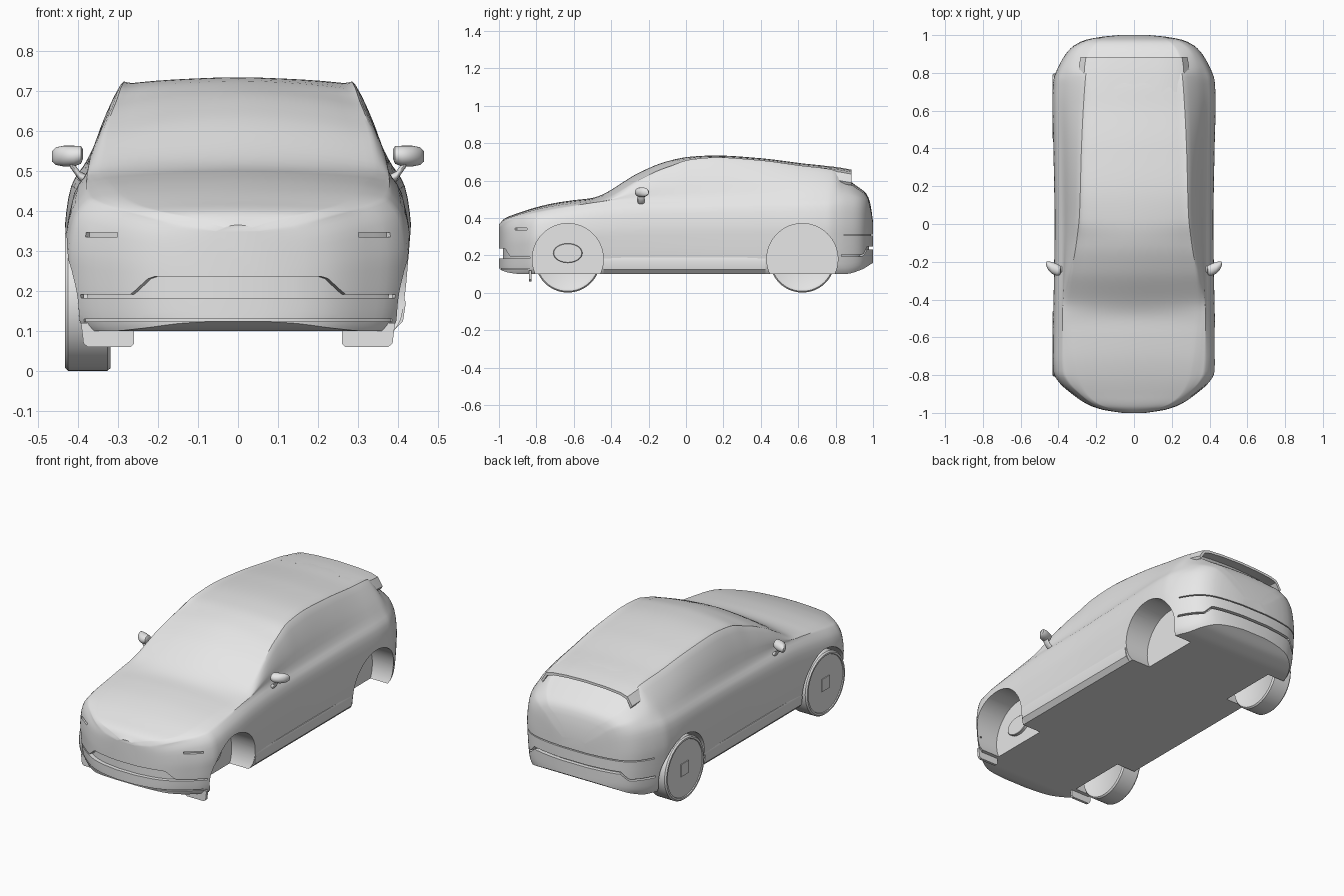
import bpy, bmesh, math
from mathutils import Vector

if "Cube" in bpy.data.objects:
    bpy.data.objects.remove(bpy.data.objects["Cube"])

grey = bpy.data.materials.new("light grey")
grey.diffuse_color = (0.8, 0.8, 0.8, 1)
grey.use_nodes = True
grey.node_tree.nodes["Principled BSDF"].inputs["Base Color"].default_value = grey.diffuse_color


def make(name, verts, faces, angle=28):
    me = bpy.data.meshes.new(name)
    me.from_pydata(verts, [], faces)
    bm = bmesh.new()
    bm.from_mesh(me)
    bmesh.ops.recalc_face_normals(bm, faces=bm.faces)
    bm.to_mesh(me)
    bm.free()
    ob = bpy.data.objects.new(name, me)
    bpy.context.collection.objects.link(ob)
    me.materials.append(grey)
    smooth(ob, angle)
    return ob


def smooth(ob, angle=28):
    bpy.ops.object.select_all(action='DESELECT')
    ob.select_set(True)
    bpy.context.view_layer.objects.active = ob
    bpy.ops.object.shade_smooth_by_angle(angle=math.radians(angle))


def loft(name, rings, angle=28):
    """Skin closed rings of equal length and cap both ends."""
    n = len(rings[0])
    verts = [p for r in rings for p in r]
    faces = [(k * n + i, k * n + (i + 1) % n, (k + 1) * n + (i + 1) % n, (k + 1) * n + i)
             for k in range(len(rings) - 1) for i in range(n)]
    faces += [tuple(range(n)), tuple(range(len(verts) - n, len(verts)))]
    return make(name, verts, faces, angle)


def curve(*k):
    """Smooth curve without overshoot through (y, value) pairs."""
    ys, vs = k[0::2], k[1::2]
    d = [(vs[i + 1] - vs[i]) / (ys[i + 1] - ys[i]) for i in range(len(ys) - 1)]
    m = [d[0]] + [2 * a * b / (a + b) if a * b > 0 else 0 for a, b in zip(d, d[1:])] + [d[-1]]

    def f(y):
        y = min(max(y, ys[0]), ys[-1])
        i = max(j for j in range(len(d)) if ys[j] <= y)
        h = ys[i + 1] - ys[i]
        t = (y - ys[i]) / h
        return ((2 * t**3 - 3 * t * t + 1) * vs[i] + (t**3 - 2 * t * t + t) * h * m[i]
                + (3 * t * t - 2 * t**3) * vs[i + 1] + (t**3 - t * t) * h * m[i + 1])
    return f


# Body curves along the length: width, bottom, top, shoulder, roof edge
width = curve(-1, .06, -.985, .16, -.955, .245, -.89, .34, -.84, .395, -.79, .424, -.7, .432, -.4, .425,
              0, .42, .4, .426, .65, .432, .76, .426, .81, .41, .87, .38, .93, .335, .97, .27, .99, .18, 1, .08)
bottom = curve(-1, .125, -.95, .108, -.88, .1, .85, .1, .93, .12, 1, .16)
top = curve(-1, .365, -.97, .397, -.9, .425, -.8, .457, -.7, .48, -.6, .495, -.5, .507, -.245, .645, -.11, .7,
            .02, .727, .155, .734, .39, .72, .61, .693, .8, .668, .83, .635, .9, .58, .965, .528, .985, .48, 1, .38)
shoulder = curve(-1, .345, -.95, .377, -.9, .395, -.8, .425, -.6, .46, -.45, .483, -.3, .497, 0, .505,
                 .5, .515, .8, .515, .9, .505, .965, .485, .985, .45, 1, .36)
edge = curve(-1, .04, -.955, .19, -.89, .265, -.8, .31, -.6, .34, -.45, .358, -.3, .345, -.1, .313,
             .05, .297, .4, .287, .7, .272, .88, .25, .97, .19, 1, .05)
crown = curve(-1, .008, -.8, .014, -.6, .02, -.5, .022, -.4, .04, -.3, .045, -.1, .04, .02, .024,
              .2, .019, .8, .02, .97, .012, 1, .008)


def section(y):
    w, zb, zr, zs, xr, c = (f(y) for f in (width, bottom, top, shoulder, edge, crown))
    ze, xs = zr - c, w * .89
    ze = max(ze, zs + .004)
    side = [(.91, 0), (.955, .08), (.98, .25), (.995, .45), (1, .64), (.965, .87)]
    pts = [(w * a, zb + (zs - zb) * b) for a, b in side]
    pts += [(xs, zs), ((xs + xr) / 2 + .008, (zs + ze) / 2), (xr, ze),
            (xr * .9, ze + c * .25), (xr * .55, ze + c * .7), (0, zr)]
    p = [Vector(q) for q in pts]
    half = [Vector((0, zb)), Vector((w * .5, zb)), p[0]]
    for i in range(1, len(p)):
        a, b, e = p[max(i - 2, 0)], p[i - 1], p[i]
        f = p[i + 1] if i + 1 < len(p) else Vector((-p[i - 1].x, p[i - 1].y))
        for t in (1 / 3, 2 / 3, 1):
            half.append(.5 * (2 * b + (e - a) * t + (2 * a - 5 * b + 4 * e - f) * t * t
                              + (3 * b - a - 3 * e + f) * t**3))
    return [(q.x, y, q.y) for q in half] + [(-q.x, y, q.y) for q in half[-2:0:-1]]


N = 96
stations = [.35 * (2 * i / N - 1) + .65 * math.sin(math.pi * (i / N - .5)) for i in range(N + 1)]
body = loft("body", [section(y) for y in stations])


def cut(cutter):
    mod = body.modifiers.new("cut", 'BOOLEAN')
    mod.operation, mod.solver, mod.object = 'DIFFERENCE', 'EXACT', cutter
    bpy.context.view_layer.objects.active = body
    bpy.ops.object.modifier_apply(modifier=mod.name)
    bpy.data.objects.remove(cutter)


def disc(x, y, z, ry, rz, n=64):
    return [(x, y + ry * math.cos(2 * math.pi * i / n), z + rz * math.sin(2 * math.pi * i / n)) for i in range(n)]


# Wheel wells
AXLES = (-.632, .622)
for y in AXLES:
    for s in (-1, 1):
        cut(loft("well_cutter", [disc(s * x, y, .18, .19, .19) for x in (.27, .6)]))


def groove(end, low, high, x0=0, x1=.4, depth=.022):
    """Cut a band that follows the bumper outline, symmetric about x = 0."""
    ys = [end * (.82 + .18 * i / 30) for i in range(31)]
    right = [(width(y), y) for y in ys if x0 <= width(y) <= x1]
    paths = [right, [(-x, y) for x, y in right]] if x0 else [right + [(-x, y) for x, y in right[::-1]]]
    for path in paths:
        rings = []
        for x, y in path:
            xi, yi, xo, yo = x * .96, y - end * depth, x * 1.1, y + end * .06
            a, b = low(abs(x)), high(abs(x))
            rings.append([(xi, yi, a), (xo, yo, a), (xo, yo, b), (xi, yi, b)])
        cut(loft("groove_cutter", rings))


def step(lo, hi, xa, xb):
    return lambda x: hi + (lo - hi) * min(max((x - xa) / (xb - xa), 0), 1)


# Front intake, lower lip, headlight slots, rear bumper steps
groove(-1, lambda x: .183, step(.191, .236, .22, .27))
groove(-1, lambda x: .124, lambda x: .13, depth=.012)
groove(-1, lambda x: .335, lambda x: .346, .3, .39, .012)
groove(1, step(.195, .232, .27, .31), step(.205, .246, .27, .31))
groove(1, lambda x: .305, lambda x: .311, depth=.01)
smooth(body)

# Roof spoiler overhanging the rear window
rings = []
for y, z, k in ((.70, .683, 1.03), (.78, .675, 1.01), (.83, .668, 1), (.885, .658, .97)):
    upper = [(x * k, z - d) for x, d in ((0, 0), (.13, .004), (.22, .012), (.262, .024), (.292, .07))]
    upper = [(-x, q) for x, q in upper[:0:-1]] + upper
    rings.append([(x, y, q) for x, q in upper] + [(x * .97, y, q - .014) for x, q in upper[::-1]])
loft("roof_spoiler", rings)

# Wheels, present on the left side only, with a square hub plate
for label, y in zip(("front", "rear"), AXLES):
    prof = [(-.322, .15), (-.318, .156), (-.318, .168), (-.326, .175), (-.424, .175),
            (-.432, .168), (-.432, .158), (-.427, .156)]
    loft(label + "_wheel", [disc(x, y, .176, r, r) for x, r in prof], 35)
    loft(label + "_hub_plate", [[(x, y + a * .035, .176 + b * .035) for a, b in
                                 ((-1, -1), (1, -1), (1, 1), (-1, 1))] for x in (-.426, -.431)])

for s, side in ((-1, "left"), (1, "right")):
    # Oval suspension mount inside the front well
    loft(side + "_suspension_mount", [disc(s * x, AXLES[0], .212, .078 * k, .052 * k, 32)
                                      for x, k in ((.262, 1), (.285, 1), (.288, .95))])
    # Air deflector ahead of the front wheel
    loft(side + "_air_deflector", [[(s * x, y, z) for x, z in
                                    ((.26, .12), (.26, .068), (.268, .06), (.375, .06), (.386, .07), (.392, .12))]
                                   for y in (-.84, -.825)])
    # Sill between the wheels
    loft(side + "_sill", [[(s * x, y, z) for x, z in
                           ((.36, .1), (.388, .1), (.412, .125), (.419, .17), (.414, .188), (.37, .195))]
                          for y in (-.44, .425)])
    # Door mirror: tapered shell swept backwards, on a short stalk
    rings = []
    for x, y, z, ry, rz in ((.387, -.245, .542, .016, .012), (.392, -.245, .54, .026, .022),
                            (.41, -.242, .537, .032, .026), (.435, -.232, .537, .031, .026),
                            (.455, -.22, .537, .022, .022), (.465, -.21, .536, .01, .012)):
        rings.append(disc(s * x, y, z, ry, rz, 24))
    loft(side + "_mirror", rings, 50)
    loft(side + "_mirror_stalk", [disc(s * x, -.24, z, .018, .012, 16)
                                  for x, z in ((.37, .475), (.395, .487), (.42, .522))], 40)
